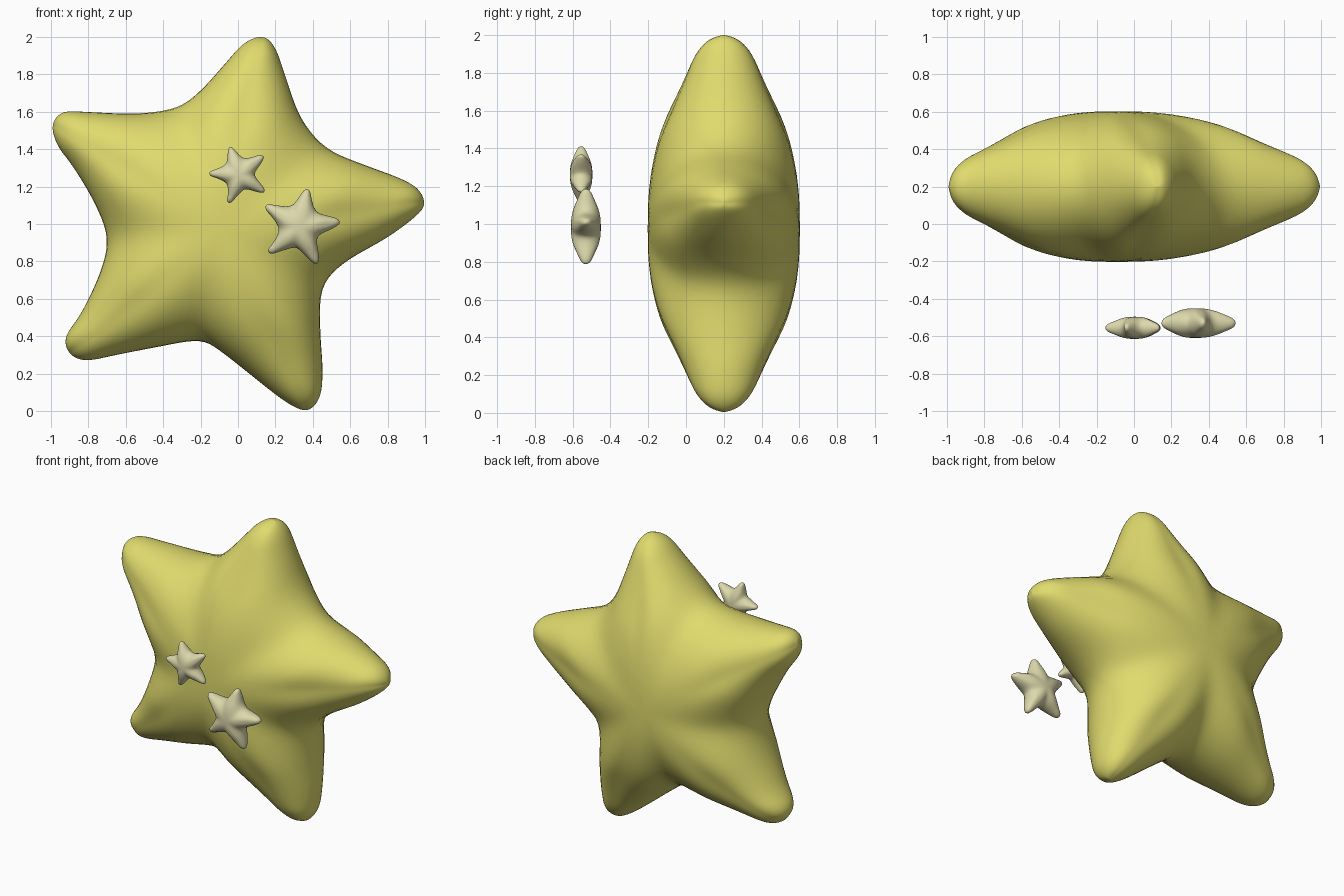
import bpy, bmesh, math
from mathutils import Vector

if "Cube" in bpy.data.objects:
    bpy.data.objects.remove(bpy.data.objects["Cube"])

# Star outline in (x, z): per arm valley, 3 points, tip, 3 points
OUTLINE = [Vector(p) for p in (
    (-.33, 1.63), (-.20, 1.72), (-.07, 1.86), (.03, 1.965), (.13, 2.0), (.20, 1.94), (.26, 1.78), (.34, 1.57),
    (.48, 1.41), (.68, 1.32), (.86, 1.25), (.96, 1.19), (.995, 1.11), (.95, 1.04), (.79, .92), (.57, .79),
    (.455, .65), (.445, .42), (.455, .23), (.44, .08), (.37, .005), (.26, .045), (.10, .165), (-.08, .305),
    (-.205, .37), (-.42, .34), (-.64, .30), (-.81, .27), (-.90, .31), (-.92, .40), (-.84, .525), (-.745, .73),
    (-.705, .92), (-.77, 1.11), (-.88, 1.30), (-.965, 1.42), (-.99, 1.53), (-.93, 1.60), (-.78, 1.60), (-.54, 1.595))]
CENTRE = Vector((-.1, .97))
# Half thickness along each arm, from centre (0) to tip (1)
DEPTH = [(0, .412), (.2, .40), (.42, .355), (.61, .27), (.78, .20), (.88, .16), (.95, .11), (.985, .06), (1, 0)]


def material(name, rgb):
    m = bpy.data.materials.new(name)
    m.diffuse_color = (*rgb, 1)
    m.use_nodes = True
    m.node_tree.nodes["Principled BSDF"].inputs["Base Color"].default_value = m.diffuse_color
    return m


def outline_at(u, pts):
    """Closed Catmull-Rom curve through the outline points."""
    i = math.floor(u)
    t = u - i
    a, b, c, d = (pts[(i + k) % len(pts)] for k in (-1, 0, 1, 2))
    return .5 * (2 * b + (c - a) * t + (2 * a - 5 * b + 4 * c - d) * t ** 2 + (3 * b - a - 3 * c + d) * t ** 3)


def half_depth(r):
    for (r0, h0), (r1, h1) in zip(DEPTH, DEPTH[1:]):
        if r <= r1:
            return h0 + (h1 - h0) * (r - r0) / (r1 - r0)
    return 0


def puffy_star(name, mat, rings, sides, scale=1, angle=0, place=(-.1, .2, .97), pinch=1):
    """Five arms lofted from elliptical rings, meeting along the valley lines."""
    pts = []
    for p in OUTLINE:
        q = p - CENTRE
        f = min(1, max(0, (1.0 - q.length) / .35))
        pts.append(q * (1 - (1 - pinch) * f))
    bm = bmesh.new()
    for arm in range(5):
        base = arm * 8
        mid0 = (outline_at(base, pts) + outline_at(base + 8, pts)) / 2
        tip = outline_at(base + 4, pts)
        loft = []
        for k in range(rings + 1):
            t = 1 - (1 - k / rings) ** 1.4
            a, b = outline_at(base + 4 * t, pts), outline_at(base + 8 - 4 * t, pts)
            m = (a + b) / 2 - mid0 * (1 - t) ** 2
            h = half_depth(min(1, m.length / tip.length))
            ring = []
            for s in range(sides):
                c, d = math.cos(math.tau * s / sides), math.sin(math.tau * s / sides)
                p = m + abs(c) * ((a if c > 0 else b) - m)
                ring.append(bm.verts.new((p.x, -h * d, p.y)))
            loft.append(ring)
        for r0, r1 in zip(loft, loft[1:]):
            for s in range(sides):
                n = (s + 1) % sides
                bm.faces.new((r0[s], r0[n], r1[n], r1[s]))
    bmesh.ops.remove_doubles(bm, verts=bm.verts, dist=.0008)
    # Soften the seams between the arms
    for _ in range(6):
        bmesh.ops.smooth_vert(bm, verts=bm.verts, factor=.5, use_axis_x=True, use_axis_y=True, use_axis_z=True)
    bmesh.ops.recalc_face_normals(bm, faces=bm.faces)
    mesh = bpy.data.meshes.new(name)
    bm.to_mesh(mesh)
    bm.free()
    mesh.shade_smooth()
    mesh.materials.append(mat)
    ob = bpy.data.objects.new(name, mesh)
    bpy.context.collection.objects.link(ob)
    ob.scale = (scale,) * 3
    ob.rotation_euler.y = -math.radians(angle)
    ob.location = place


yellow = material("soft yellow", (.75, .71, .155))
cream = material("pale cream", (.72, .69, .41))

# Large star with two small stars floating in front
puffy_star("large_star", yellow, 28, 48)
puffy_star("small_star_lower", cream, 20, 32, .2, 0, (.325, -.53, .98), .9)
puffy_star("small_star_upper", cream, 20, 32, .15, 30, (.005, -.555, 1.26), .9)
